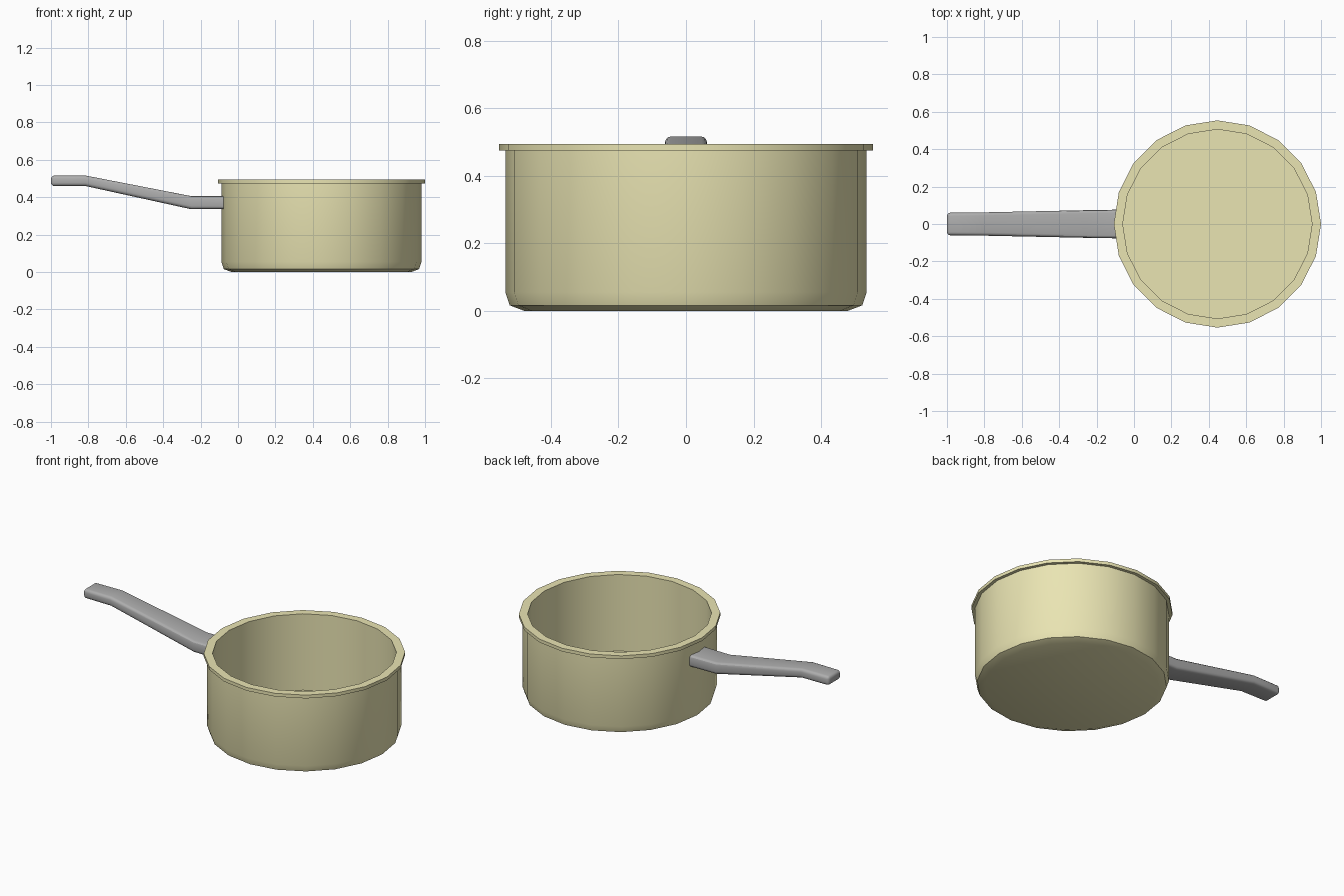
import bpy, bmesh, math

if "Cube" in bpy.data.objects:
    bpy.data.objects.remove(bpy.data.objects["Cube"])

SIDES = 20
CENTRE_X = 0.446


def finish(name, bm, angle):
    bmesh.ops.recalc_face_normals(bm, faces=bm.faces)
    mesh = bpy.data.meshes.new(name)
    bm.to_mesh(mesh)
    bm.free()
    obj = bpy.data.objects.new(name, mesh)
    bpy.context.collection.objects.link(obj)
    bpy.ops.object.select_all(action='DESELECT')
    obj.select_set(True)
    bpy.context.view_layer.objects.active = obj
    bpy.ops.object.shade_smooth_by_angle(angle=math.radians(angle))
    return obj


def skin(bm, rings):
    """Bridge successive vertex rings and cap both ends."""
    loops = [[bm.verts.new(p) for p in ring] for ring in rings]
    n = len(loops[0])
    for a, b in zip(loops, loops[1:]):
        for i in range(n):
            j = (i + 1) % n
            bm.faces.new((a[i], a[j], b[j], b[i]))
    bm.faces.new(loops[0][::-1])
    bm.faces.new(loops[-1])


def circle(r, z):
    return [(CENTRE_X + r * math.cos(2 * math.pi * i / SIDES),
             r * math.sin(2 * math.pi * i / SIDES), z) for i in range(SIDES)]


# Pot: outside bottom, wall, rim, then inside wall and floor
profile = [(0.48, 0.0), (0.522, 0.016), (0.535, 0.055), (0.535, 0.474),
           (0.554, 0.474), (0.554, 0.494), (0.506, 0.494), (0.506, 0.03)]
bm = bmesh.new()
skin(bm, [circle(r, z) for r, z in profile])
pot = finish("pot", bm, 35)
mat = bpy.data.materials.new("pale_yellow")
mat.diffuse_color = (0.82, 0.78, 0.45, 1)
mat.use_nodes = True
mat.node_tree.nodes["Principled BSDF"].inputs["Base Color"].default_value = mat.diffuse_color
pot.data.materials.append(mat)

# Handle: bent, tapering bar with rounded edges
stations = [(-1.0, 0.46, 0.516, 0.06), (-0.815, 0.46, 0.516, 0.062),
            (-0.25, 0.336, 0.406, 0.074), (-0.07, 0.336, 0.406, 0.077)]
bm = bmesh.new()
skin(bm, [[(x, -w, lo), (x, w, lo), (x, w, hi), (x, -w, hi)]
          for x, lo, hi, w in stations])
# round the long corners and the free end, leaving the bends crisp
tip = stations[0][0] + 0.01
edges = []
for e in bm.edges:
    xs = [v.co.x for v in e.verts]
    if max(xs) < tip or abs(xs[0] - xs[1]) > 0.1:
        edges.append(e)
bmesh.ops.bevel(bm, geom=edges, offset=0.017, segments=3, profile=0.5,
                affect='EDGES')
handle = finish("handle", bm, 30)
grey = bpy.data.materials.new("dark_grey")
grey.diffuse_color = (0.42, 0.42, 0.42, 1)
grey.use_nodes = True
grey.node_tree.nodes["Principled BSDF"].inputs["Base Color"].default_value = grey.diffuse_color
handle.data.materials.append(grey)
